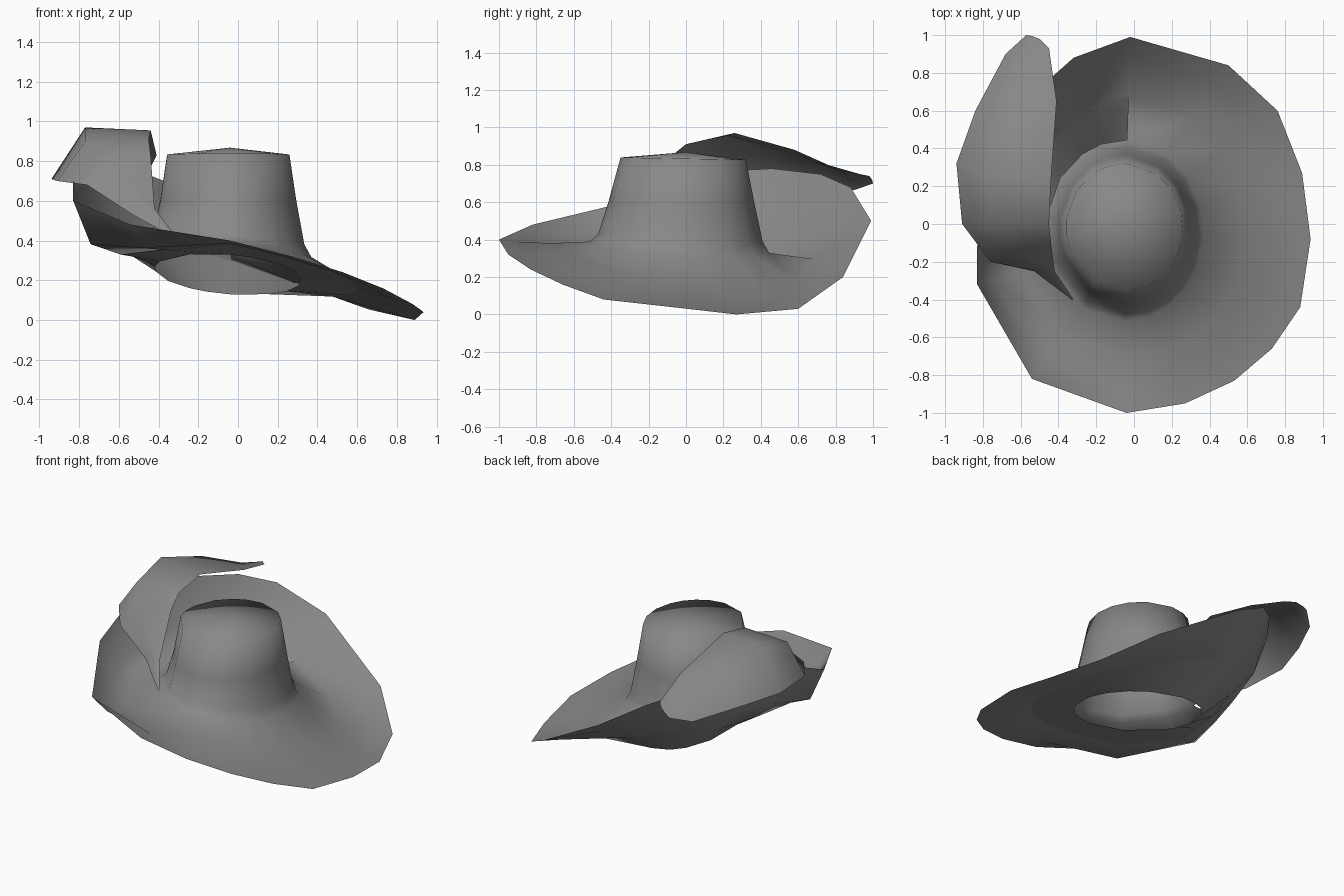
import bpy, math
from mathutils import Vector

cube = bpy.data.objects.get("Cube")
if cube:
    bpy.data.objects.remove(cube)

felt = bpy.data.materials.new("grey_felt")
felt.use_nodes = True
grey = (0.25, 0.25, 0.25, 1)
felt.diffuse_color = grey
felt.node_tree.nodes["Principled BSDF"].inputs["Base Color"].default_value = grey


def make_part(name, verts, faces, angle):
    mesh = bpy.data.meshes.new(name)
    mesh.from_pydata([tuple(v) for v in verts], [], faces)
    mesh.validate()
    mesh.materials.append(felt)
    part = bpy.data.objects.new(name, mesh)
    bpy.context.collection.objects.link(part)
    bpy.ops.object.select_all(action='DESELECT')
    part.select_set(True)
    bpy.context.view_layer.objects.active = part
    bpy.ops.object.shade_smooth_by_angle(angle=math.radians(angle))
    return part


def loft(rows, closed, skip=lambda r, c: False):
    """Quads between equal-length rows of points."""
    n = len(rows[0])
    faces = []
    for r in range(len(rows) - 1):
        for c in range(n if closed else n - 1):
            d = (c + 1) % n
            if not skip(r, c):
                faces.append((r * n + c, r * n + d, (r + 1) * n + d, (r + 1) * n + c))
    return [p for row in rows for p in row], faces


# Brim edge, counter-clockwise from the front
edge = [Vector(p) for p in (
    (-.04, -1, .40), (.27, -.95, .32), (.53, -.83, .24), (.73, -.66, .16),
    (.88, -.44, .08), (.935, -.08, .04), (.89, .27, 0), (.76, .6, .03),
    (.5, .84, .2), (-.02, .99, .5), (-.32, .88, .68), (-.5, .72, .75),
    (-.7, .46, .78), (-.8, .1, .76), (-.83, -.12, .69), (-.83, -.32, .6),
    (-.54, -.82, .48))]
angles = [math.atan2(p.y, p.x + .05) for p in edge]


def ring(rx, ry, cy, z, tilt_x, tilt_y):
    return [Vector((-.05 + rx * math.cos(a), cy + ry * math.sin(a),
                    z + tilt_x * math.cos(a) + tilt_y * math.sin(a))) for a in angles]


def between(a, b, t):
    return [p.lerp(q, t) for p, q in zip(a, b)]


# Rings of the brim: head opening, seam with the crown flare, upward fold
opening = ring(.37, .44, -.02, .23, -.03, -.1)
seam = between(opening, edge, .45)
fold = between(opening, edge, .8)
for p, q, a in zip(seam, fold, angles):
    right = max(0, -math.cos(a))
    p.z += .03 * max(0, math.cos(a)) + .02 * max(0, -math.sin(a)) - .12 * right
    q.z -= .17 * right

# Inner brim, from the head opening to the seam
verts, faces = loft([opening, seam], True)
make_part("inner_brim", verts, [f[::-1] for f in faces], 50)

# Outer brim and crown in one sheet, open below the crown at the back right
top = ring(.31, .335, -.015, .833, 0, -.006)
waist = ring(.345, .39, -.025, .6, 0, 0)
foot = ring(.385, .44, -.03, .41, -.03, -.02)
base = ring(.42, .48, -.035, .36, -.045, -.03)
verts, faces = loft([edge, fold, seam, base, foot, waist, top], True,
                    lambda r, c: r == 2 and 9 <= c < 13)
verts.append(Vector((-.04, 0, .868)))
last = 6 * len(edge)
for i in range(len(edge)):
    faces.append((last + i, last + (i + 1) % len(edge), len(verts) - 1))
make_part("crown_and_outer_brim", verts, faces, 100)

# Feather: rows of outer edge, ridge and inner edge, from quill to tip
feather = [
    ((-.33, -.4, .42), (-.325, -.4, .425), (-.32, -.4, .43)),
    ((-.53, -.25, .53), (-.48, -.25, .57), (-.42, -.25, .56)),
    ((-.76, -.2, .68), (-.66, -.15, .77), (-.44, -.1, .83)),
    ((-.91, 0, .7), (-.77, 0, .9), (-.45, 0, .91)),
    ((-.94, .32, .71), (-.77, .26, .97), (-.44, .22, .955)),
    ((-.84, .6, .7), (-.68, .58, .88), (-.41, .65, .83)),
    ((-.68, .9, .665), (-.58, .87, .75), (-.45, .93, .75)),
    ((-.57, 1, .7), (-.54, .995, .72), (-.5, .98, .74))]
verts, faces = loft(feather, False)
make_part("feather", verts, [f[::-1] for f in faces], 60)
